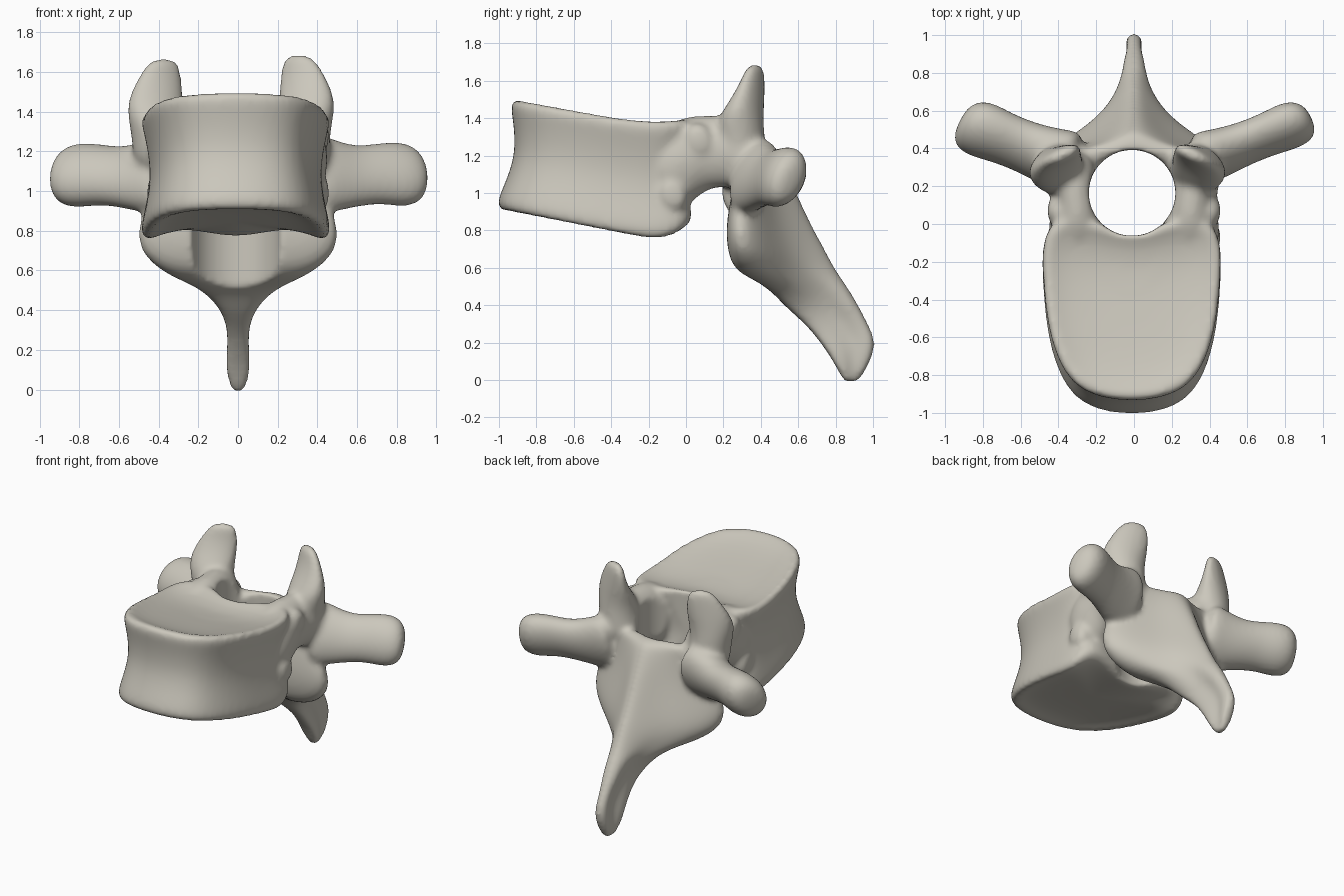
import bpy, bmesh
from math import cos, sin, pi
from mathutils import Vector

cube = bpy.data.objects.get("Cube")
if cube:
    bpy.data.objects.remove(cube)

bone = bpy.data.materials.new("warm grey bone")
bone.use_nodes = True
COLOUR = (0.60, 0.575, 0.505, 1)
bone.diffuse_color = COLOUR
bone.node_tree.nodes["Principled BSDF"].inputs["Base Color"].default_value = COLOUR
parts = []


def apply_modifier(obj, kind, **settings):
    bpy.ops.object.select_all(action='DESELECT')
    bpy.context.view_layer.objects.active = obj
    obj.select_set(True)
    mod = obj.modifiers.new(kind, kind)
    for key, value in settings.items():
        setattr(mod, key, value)
    bpy.ops.object.modifier_apply(modifier=mod.name)


def loft(name, rings, smooth=2):
    """Skin closed rings of equal length, cap both ends and round the result."""
    bm = bmesh.new()
    loops = [[bm.verts.new(p) for p in ring] for ring in rings]
    for a, b in zip(loops, loops[1:]):
        for i in range(len(a)):
            j = (i + 1) % len(a)
            bm.faces.new((a[i], a[j], b[j], b[i]))
    bm.faces.new(loops[0])
    bm.faces.new(loops[-1])
    bmesh.ops.recalc_face_normals(bm, faces=bm.faces)
    mesh = bpy.data.meshes.new(name)
    bm.to_mesh(mesh)
    bm.free()
    mesh.materials.append(bone)
    obj = bpy.data.objects.new(name, mesh)
    bpy.context.collection.objects.link(obj)
    if smooth:
        apply_modifier(obj, 'SUBSURF', levels=smooth)
    return obj


def tube(name, side, u, v, stations, shift=(0, 0, 0), grow=1.0, sides=14):
    """Elliptical tube on one side; stations are x, y, z, radius u, radius v."""
    u, v, shift = Vector(u) * grow, Vector(v), Vector(shift)
    rings = []
    for x, y, z, ru, rv in stations:
        ring = []
        for k in range(sides):
            a = 2 * pi * k / sides
            p = Vector((x, y, z)) + u * ru * cos(a) + v * rv * sin(a)
            ring.append(Vector((p.x * side, p.y, p.z)) + shift)
        rings.append(ring)
    parts.append(loft(name, rings))


# Vertebral body: waisted D-shaped drum with dished end plates
HALF = [(0, -1.02), (0.2, -0.995), (0.355, -0.89), (0.45, -0.62), (0.475, -0.3),
        (0.48, -0.08), (0.4, 0.05), (0.2, 0.02)]
OUTLINE = HALF + [(0, -0.05)] + [(-x, y) for x, y in reversed(HALF[1:])]


def body_ring(scale, t, dish=0.0):
    ring = []
    for x, y in OUTLINE:
        y = ((y + 0.45) * scale - 0.45) * (1 - 0.08 * t)
        low = 0.905 - 0.2 * (y + 1) + 1.1 * max(0, y + 0.1)
        high = 1.505 - 0.18 * (y + 0.91) + 0.3 * max(0, y + 0.2)
        ring.append((x * scale - 0.012, y, low + (high - low) * t + dish))
    return ring


parts.append(loft("body", [
    body_ring(0.4, 0, 0.055), body_ring(0.8, 0, 0.04), body_ring(0.95, -0.01),
    body_ring(1.01, 0.05), body_ring(0.98, 0.18), body_ring(0.88, 0.5),
    body_ring(0.96, 0.82), body_ring(1.01, 0.94), body_ring(0.96, 1.01),
    body_ring(0.8, 1, -0.03), body_ring(0.4, 1, -0.045)]))

# Lamina and spinous process: z, front y, ridge y, half width
SLICES = [(1.24, 0.36, 0.46, 0.38), (1.18, 0.3, 0.51, 0.43), (1.0, 0.24, 0.6, 0.45),
          (0.82, 0.21, 0.69, 0.53), (0.68, 0.22, 0.77, 0.51), (0.57, 0.26, 0.83, 0.36),
          (0.51, 0.43, 0.87, 0.19), (0.4, 0.52, 0.935, 0.085), (0.3, 0.64, 0.985, 0.055),
          (0.2, 0.72, 1.03, 0.058), (0.1, 0.79, 0.99, 0.066), (-0.025, 0.85, 0.92, 0.04)]
slices = []
for z, front, ridge, w in SLICES:
    depth = ridge - front
    half = [(w * 0.5, front), (w * 0.95, front + 0.03 * depth), (w, front + 0.2 * depth),
            (w * 0.8, front + 0.39 * depth), (w * 0.4, front + 0.6 * depth),
            (min(w * 0.95, 0.075), front + 0.87 * depth)]
    ring = [(0, front)] + half + [(0, ridge + 0.01)] + [(-x, y) for x, y in reversed(half)]
    slices.append([(x, y, z) for x, y in ring])
parts.append(loft("lamina_and_spine", slices))

for side, word in ((1, "left"), (-1, "right")):
    # Pedicle bridging body and arch
    tube(word + "_pedicle", side, (1, 0, 0), (0, 0, 1), [
        (0.3, -0.2, 1.12, 0.14, 0.2), (0.3, -0.03, 1.155, 0.16, 0.255),
        (0.3, 0.06, 1.195, 0.145, 0.225), (0.31, 0.14, 1.225, 0.125, 0.195),
        (0.33, 0.26, 1.22, 0.14, 0.2), (0.35, 0.4, 1.18, 0.13, 0.17)])
    # Rib facet swellings: upper beside the pedicle, lower on the body
    for label, y, z in (("upper", 0.07, 1.28), ("lower", -0.07, 0.99)):
        tube(word + "_" + label + "_rib_facet", side, (0, 1, 0.3), (0, -0.3, 1), [
            (0.32, y, z, 0.08, 0.1), (0.42, y, z, 0.08, 0.1), (0.46, y, z, 0.05, 0.06)])
    # Transverse process with knobbed tip, heavier on the right
    tube(word + "_transverse_process", side, (-0.45, 0.87, 0), (0, 0.25, 0.95), [
        (0.32, 0.34, 1.09, 0.15, 0.24), (0.45, 0.375, 1.08, 0.13, 0.21),
        (0.58, 0.425, 1.07, 0.115, 0.165), (0.71, 0.475, 1.09, 0.115, 0.165),
        (0.82, 0.52, 1.085, 0.13, 0.18), (0.9, 0.55, 1.075, 0.115, 0.155),
        (0.94, 0.56, 1.06, 0.06, 0.08)],
        shift=(0, 0, 0) if side > 0 else (0.015, -0.02, -0.005),
        grow=1.0 if side > 0 else 1.22)
    # Superior articular process: broad plate facing back on a sloping buttress
    tube(word + "_superior_process", side, (0.9, -0.42, 0), (0.42, 0.9, 0), [
        (0.345, 0.3, 1.1, 0.16, 0.13), (0.36, 0.285, 1.28, 0.14, 0.145),
        (0.38, 0.29, 1.4, 0.155, 0.12), (0.38, 0.325, 1.49, 0.155, 0.08),
        (0.36, 0.355, 1.59, 0.125, 0.05), (0.345, 0.365, 1.65, 0.1, 0.04),
        (0.34, 0.37, 1.69, 0.06, 0.025)], shift=(-0.035, 0, 0.01 * (side - 1)))

# Fuse all parts into one bone
bpy.ops.object.select_all(action='DESELECT')
for part in parts:
    part.select_set(True)
bpy.context.view_layer.objects.active = parts[0]
bpy.ops.object.join()
vertebra = bpy.context.view_layer.objects.active
vertebra.name = "vertebra"
apply_modifier(vertebra, 'REMESH', mode='VOXEL', voxel_size=0.018)

# Spinal canal bored through the arch
canal = loft("canal_cutter", [
    [(0.23 * cos(2 * pi * k / 40) - 0.01, 0.165 + 0.228 * sin(2 * pi * k / 40), z)
     for k in range(40)] for z in (0.2, 2.0)], smooth=0)
canal.hide_render = True
apply_modifier(vertebra, 'BOOLEAN', object=canal, operation='DIFFERENCE', solver='EXACT')
bpy.data.objects.remove(canal)

# Even out the surface and soften the joins
apply_modifier(vertebra, 'REMESH', mode='VOXEL', voxel_size=0.016)
apply_modifier(vertebra, 'SMOOTH', factor=0.5, iterations=6)
vertebra.data.materials.clear()
vertebra.data.materials.append(bone)
bpy.ops.object.shade_smooth()
